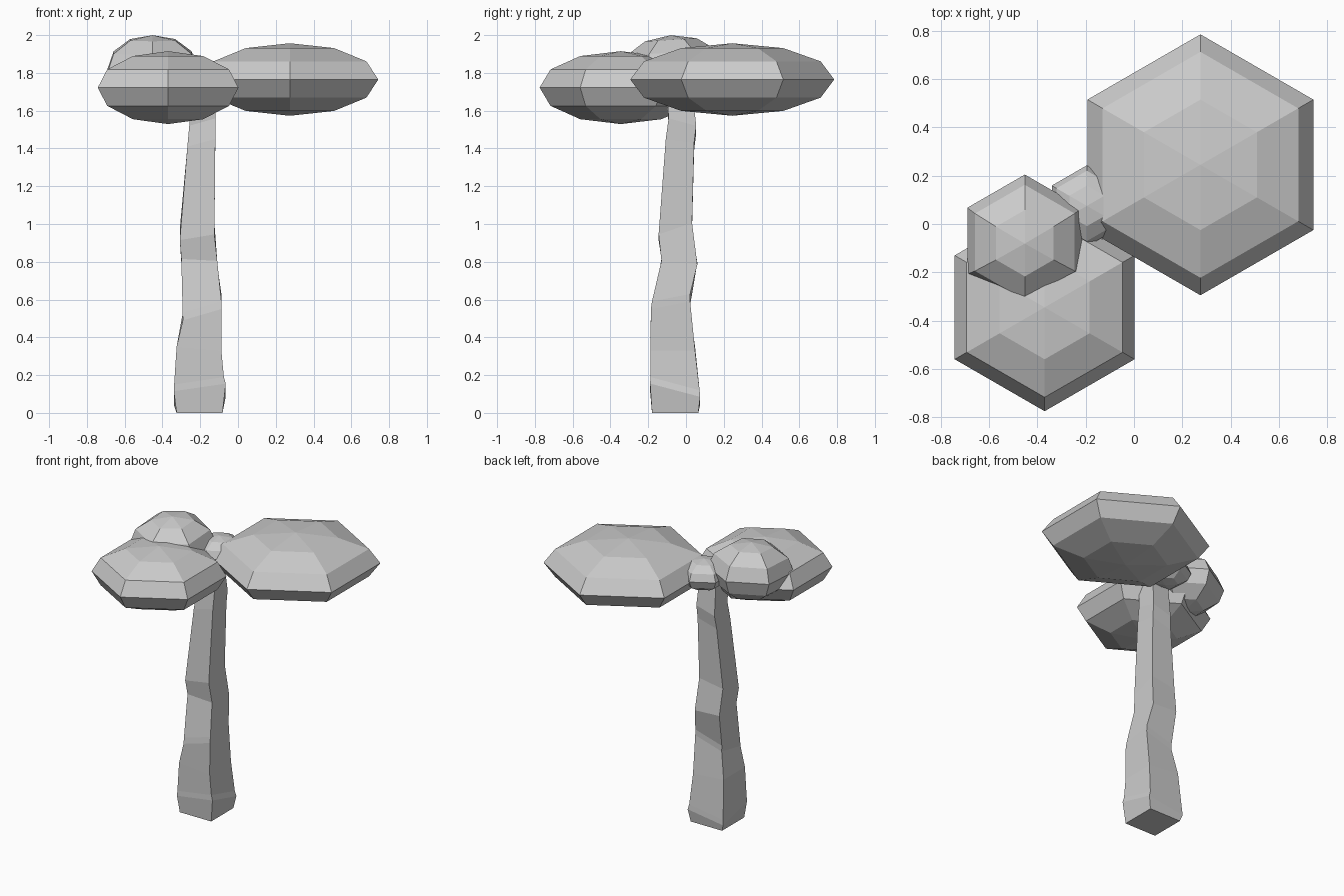
import bpy, bmesh

if "Cube" in bpy.data.objects:
    bpy.data.objects.remove(bpy.data.objects["Cube"])

grey = bpy.data.materials.new("plain grey")
grey.diffuse_color = (0.6, 0.6, 0.6, 1)
grey.use_nodes = True
grey.node_tree.nodes["Principled BSDF"].inputs["Base Color"].default_value = grey.diffuse_color


def finish(bm, name):
    bmesh.ops.recalc_face_normals(bm, faces=bm.faces)
    mesh = bpy.data.meshes.new(name)
    bm.to_mesh(mesh)
    bm.free()
    mesh.materials.append(grey)
    obj = bpy.data.objects.new(name, mesh)
    bpy.context.collection.objects.link(obj)
    return obj


# Foliage clump: squashed six-sided sphere with corners on the y axis
def clump(name, centre, radius, height, tilt=(0, 0)):
    bm = bmesh.new()
    bmesh.ops.create_uvsphere(bm, u_segments=6, v_segments=6, radius=1)
    bmesh.ops.scale(bm, vec=(radius, radius, height), verts=bm.verts)
    obj = finish(bm, name)
    obj.location = centre
    obj.rotation_euler = (tilt[0], tilt[1], 0)


clump("large_foliage", (0.275, 0.245, 1.765), 0.54, 0.192)
clump("front_foliage", (-0.37, -0.345, 1.722), 0.43, 0.193)
clump("upper_foliage", (-0.452, -0.07, 1.815), 0.275, 0.185, (0.06, 0))
clump("small_foliage", (-0.195, 0.075, 1.775), 0.168, 0.1)

# Trunk rings: height, x min, x max, y min, y max, slope of the ring in x and y
rings = [
    (0.00, -0.325, -0.082, -0.180, 0.065, 0.0, 0.0),
    (0.10, -0.340, -0.065, -0.190, 0.075, 0.02, -0.035),
    (0.135, -0.338, -0.075, -0.188, 0.072, 0.02, -0.035),
    (0.34, -0.325, -0.088, -0.188, 0.048, -0.01, 0.0),
    (0.54, -0.292, -0.087, -0.186, 0.022, 0.03, 0.02),
    (0.58, -0.293, -0.088, -0.180, 0.022, 0.03, 0.02),
    (0.80, -0.300, -0.110, -0.130, 0.060, -0.005, -0.01),
    (0.96, -0.308, -0.125, -0.145, 0.032, 0.015, 0.03),
    (1.42, -0.268, -0.120, -0.107, 0.043, 0.02, -0.01),
    (1.52, -0.258, -0.118, -0.092, 0.054, 0.02, -0.02),
    (1.74, -0.255, -0.130, -0.105, 0.030, 0.0, 0.0),
]
bm = bmesh.new()
loops = []
for z, x0, x1, y0, y1, sx, sy in rings:
    corners = [(x0, y0, -1, -1), (x1, y0, 1, -1), (x1, y1, 1, 1), (x0, y1, -1, 1)]
    loops.append([bm.verts.new((x, y, z + sx * i + sy * j)) for x, y, i, j in corners])
for low, high in zip(loops, loops[1:]):
    for i in range(4):
        j = (i + 1) % 4
        bm.faces.new((low[i], low[j], high[j], high[i]))
bm.faces.new(loops[0][::-1])
bm.faces.new(loops[-1])
finish(bm, "trunk")
